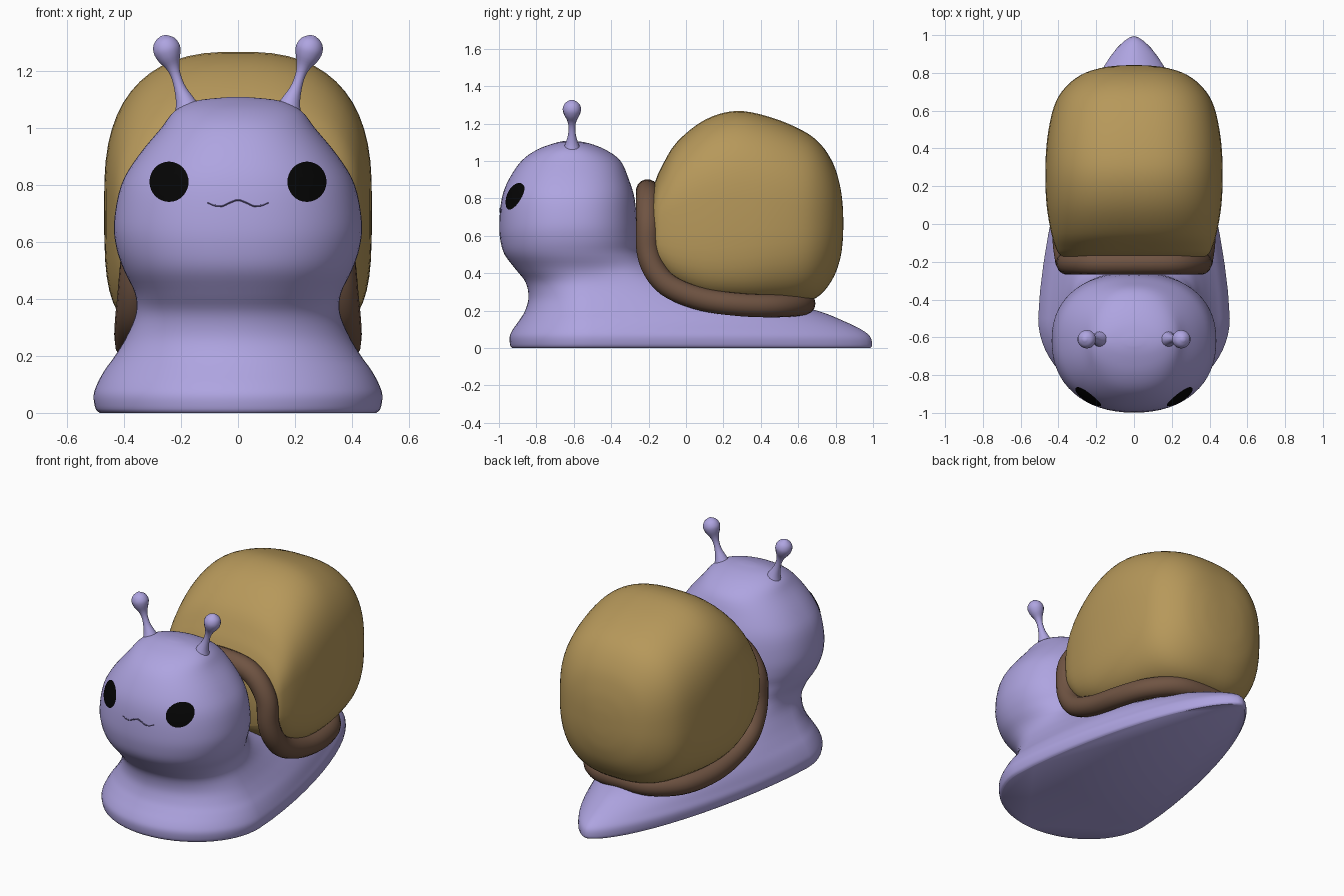
import bpy, bmesh, math
from mathutils import Vector
from mathutils.bvhtree import BVHTree

if "Cube" in bpy.data.objects:
    bpy.data.objects.remove(bpy.data.objects["Cube"])


def material(name, rgb):
    m = bpy.data.materials.new(name)
    m.diffuse_color = (*rgb, 1)
    m.use_nodes = True
    m.node_tree.nodes["Principled BSDF"].inputs["Base Color"].default_value = m.diffuse_color
    return m


LILAC = material("lilac skin", (0.425, 0.372, 0.75))
OCHRE = material("ochre shell", (0.47, 0.315, 0.103))
BROWN = material("brown rim", (0.16, 0.088, 0.055))
BLACK = material("black eye", (0.0015, 0.0015, 0.0015))
PURPLE = material("dark purple mouth", (0.13, 0.11, 0.25))


def smooth_rows(rows, n, closed=False):
    """Catmull-Rom interpolation through tuples of any length."""
    out, k = [], len(rows)
    for i in range(k if closed else k - 1):
        idx = [i - 1, i, i + 1, i + 2]
        idx = [j % k if closed else min(max(j, 0), k - 1) for j in idx]
        p = [rows[j] for j in idx]
        for s in range(n):
            t = s / n
            out.append(tuple(
                0.5 * (2 * b + (c - a) * t + (2 * a - 5 * b + 4 * c - d) * t * t
                       + (3 * b - a - 3 * c + d) * t ** 3)
                for a, b, c, d in zip(*p)))
    if not closed:
        out.append(tuple(rows[-1]))
    return out


def finish(name, bm, mat):
    me = bpy.data.meshes.new(name)
    bm.to_mesh(me)
    bm.free()
    me.materials.append(mat)
    for p in me.polygons:
        p.use_smooth = True
    me.set_sharp_from_angle(angle=math.radians(45))
    ob = bpy.data.objects.new(name, me)
    bpy.context.collection.objects.link(ob)
    return ob


def loft(name, rings, mat, closed=False):
    """Skin a list of equal-length rings, capping the ends unless closed."""
    bm = bmesh.new()
    vs = [[bm.verts.new(p) for p in ring] for ring in rings]
    n = len(vs[0])
    for i in range(len(vs) if closed else len(vs) - 1):
        a, b = vs[i], vs[(i + 1) % len(vs)]
        for j in range(n):
            k = (j + 1) % n
            bm.faces.new((a[j], a[k], b[k], b[j]))
    if not closed:
        bm.faces.new(vs[0])
        bm.faces.new(vs[-1])
    bmesh.ops.recalc_face_normals(bm, faces=bm.faces)
    return finish(name, bm, mat)


def tube(name, pts, mat, sides=14, closed=False):
    """Round tube through (x, y, z, radius) points."""
    rings, k = [], len(pts)
    for i, p in enumerate(pts):
        nxt = pts[(i + 1) % k] if closed else pts[min(i + 1, k - 1)]
        prv = pts[i - 1] if closed else pts[max(i - 1, 0)]
        tan = (Vector(nxt[:3]) - Vector(prv[:3])).normalized()
        ref = Vector((0, 1, 0)) if not closed else (Vector(p[:3]) - Vector((0, 0.35, 0.95)))
        u = (ref - tan * ref.dot(tan)).normalized()
        v = tan.cross(u)
        rings.append([Vector(p[:3]) + p[3] * (u * math.cos(a) + v * math.sin(a))
                      for a in (math.tau * j / sides for j in range(sides))])
    return loft(name, rings, mat, closed)


# Body: horizontal sections from sole to crown
# z, front y, back y, half width, y of widest point, back taper a, b, front power
body_rows = [
    (0.00, -0.930, 0.985, 0.485, -0.50, 1.5, 0.62, 2.0),
    (0.015, -0.940, 0.995, 0.500, -0.50, 1.5, 0.62, 2.0),
    (0.06, -0.943, 0.985, 0.507, -0.50, 1.5, 0.62, 2.0),
    (0.10, -0.925, 0.935, 0.495, -0.50, 1.5, 0.62, 2.0),
    (0.15, -0.890, 0.830, 0.468, -0.50, 1.6, 0.60, 2.0),
    (0.20, -0.860, 0.700, 0.432, -0.50, 1.7, 0.58, 2.0),
    (0.27, -0.842, 0.420, 0.390, -0.51, 1.8, 0.56, 2.0),
    (0.35, -0.857, 0.100, 0.358, -0.53, 1.9, 0.54, 2.1),
    (0.42, -0.910, -0.130, 0.362, -0.57, 2.0, 0.50, 2.2),
    (0.50, -0.970, -0.235, 0.400, -0.61, 2.2, 0.46, 2.2),
    (0.58, -0.993, -0.255, 0.427, -0.62, 2.3, 0.44, 2.2),
    (0.67, -0.998, -0.262, 0.435, -0.62, 2.3, 0.44, 2.2),
    (0.80, -0.985, -0.275, 0.410, -0.62, 2.3, 0.44, 2.2),
    (0.90, -0.948, -0.305, 0.352, -0.62, 2.3, 0.44, 2.2),
    (1.00, -0.880, -0.350, 0.270, -0.62, 2.2, 0.46, 2.2),
    (1.06, -0.797, -0.430, 0.222, -0.62, 2.1, 0.48, 2.1),
    (1.095, -0.705, -0.520, 0.150, -0.62, 2.0, 0.50, 2.0),
    (1.108, -0.645, -0.600, 0.040, -0.62, 2.0, 0.50, 2.0),
]


def body_ring(row, n=64):
    z, yf, yb, w, yw, a, b, f = row
    ring = []
    for j in range(n):
        ang = math.tau * j / n
        c, s = math.cos(ang), math.sin(ang)
        t = min(abs(s), 1.0)
        if s > 0:
            x = math.copysign(w * max(1 - t ** a, 0) ** b, c)
            y = yw + t * (yb - yw)
        else:
            x = math.copysign(w * abs(c) ** (2 / f), c)
            y = yw + t ** (2 / f) * (yf - yw)
        ring.append((x, y, z))
    return ring


body = loft("body", [body_ring(r) for r in smooth_rows(body_rows, 4)], LILAC)

# Shell: boxy round sections along y (y, low z, high z, half width, lower squareness)
shell_rows = [
    (-0.185, 0.44, 0.82, 0.35, 3.0), (-0.165, 0.41, 0.89, 0.39, 3.5),
    (-0.13, 0.38, 0.97, 0.413, 4.0), (-0.05, 0.315, 1.10, 0.438, 4.2),
    (0.10, 0.255, 1.22, 0.463, 4.2), (0.27, 0.235, 1.268, 0.470, 4.0),
    (0.45, 0.23, 1.235, 0.460, 3.4), (0.62, 0.24, 1.165, 0.425, 2.9),
    (0.72, 0.285, 1.09, 0.367, 2.6), (0.79, 0.38, 0.98, 0.28, 2.4),
    (0.825, 0.48, 0.86, 0.18, 2.2), (0.838, 0.57, 0.76, 0.09, 2.1),
    (0.841, 0.64, 0.69, 0.02, 2.0),
]


def shell_ring(row, n=56):
    y, lo, hi, w, low_power = row
    mid = (lo + hi) / 2
    ring = []
    for j in range(n):
        a = math.tau * (j + 0.5) / n
        c, s = math.cos(a), math.sin(a)
        e = 2 / (2.6 if s > 0 else low_power)
        ring.append((w * math.copysign(abs(c) ** e, c), y,
                     mid + (hi - lo) / 2 * math.copysign(abs(s) ** e, s)))
    return ring


loft("shell", [shell_ring(r) for r in smooth_rows(shell_rows, 4)], OCHRE)

# Shell rim: closed lip rising behind the head and running back under the shell
half = [(0.22, -0.206, 0.81), (0.335, -0.206, 0.68), (0.352, -0.203, 0.52),
        (0.362, -0.16, 0.405), (0.37, -0.075, 0.322), (0.372, 0.09, 0.26),
        (0.36, 0.29, 0.232), (0.30, 0.48, 0.226), (0.17, 0.605, 0.233)]
path = [(0, -0.206, 0.84)] + half + [(0, 0.63, 0.238)]
path += [(-x, y, z) for x, y, z in reversed(half)]
tube("shell_rim", [(*p, 0.062) for p in smooth_rows(path, 5, True)], BROWN, 16, True)

# Feelers: flared stalks ending in round knobs
stalk = [(0.165, -0.61, 1.02, 0.065), (0.183, -0.61, 1.085, 0.038),
         (0.202, -0.61, 1.135, 0.022), (0.217, -0.61, 1.18, 0.018),
         (0.229, -0.61, 1.215, 0.025), (0.242, -0.61, 1.25, 0.043),
         (0.251, -0.61, 1.28, 0.049), (0.258, -0.61, 1.308, 0.037),
         (0.262, -0.61, 1.325, 0.010)]
for side, label in ((1, "right"), (-1, "left")):
    tube("feeler_" + label,
         [(side * x, y, z, r) for x, y, z, r in smooth_rows(stalk, 4)], LILAC)

# Face details laid on the front of the head
tree = BVHTree.FromPolygons([v.co for v in body.data.vertices],
                            [tuple(p.vertices) for p in body.data.polygons])


def on_face(x, z, lift=0.004):
    hit, nrm, _, _ = tree.ray_cast(Vector((x, -2, z)), Vector((0, 1, 0)))
    return hit + nrm * lift


def eye(name, cx, cz, rx, rz, n=32, m=5):
    bm = bmesh.new()
    prev = None
    centre = bm.verts.new(on_face(cx, cz))
    for i in range(1, m + 1):
        ring = [bm.verts.new(on_face(cx + rx * i / m * math.cos(a), cz + rz * i / m * math.sin(a)))
                for a in (math.tau * j / n for j in range(n))]
        for j in range(n):
            k = (j + 1) % n
            if prev:
                bm.faces.new((prev[j], ring[j], ring[k], prev[k]))
            else:
                bm.faces.new((centre, ring[j], ring[k]))
        prev = ring
    bm.normal_update()
    if sum(f.normal.y for f in bm.faces) > 0:
        bmesh.ops.reverse_faces(bm, faces=bm.faces)
    finish(name, bm, BLACK)


eye("eye_right", 0.24, 0.81, 0.068, 0.07)
eye("eye_left", -0.24, 0.81, 0.068, 0.07)

# Mouth: thin wavy line
right = [(0.03, 0.738), (0.055, 0.727), (0.08, 0.727), (0.107, 0.738)]
wave = [(-x, z) for x, z in reversed(right)] + [(0, 0.748)] + right
tube("mouth", [(*on_face(x, z, 0.0), 0.004) for x, z in smooth_rows(wave, 4)], PURPLE, 6)
